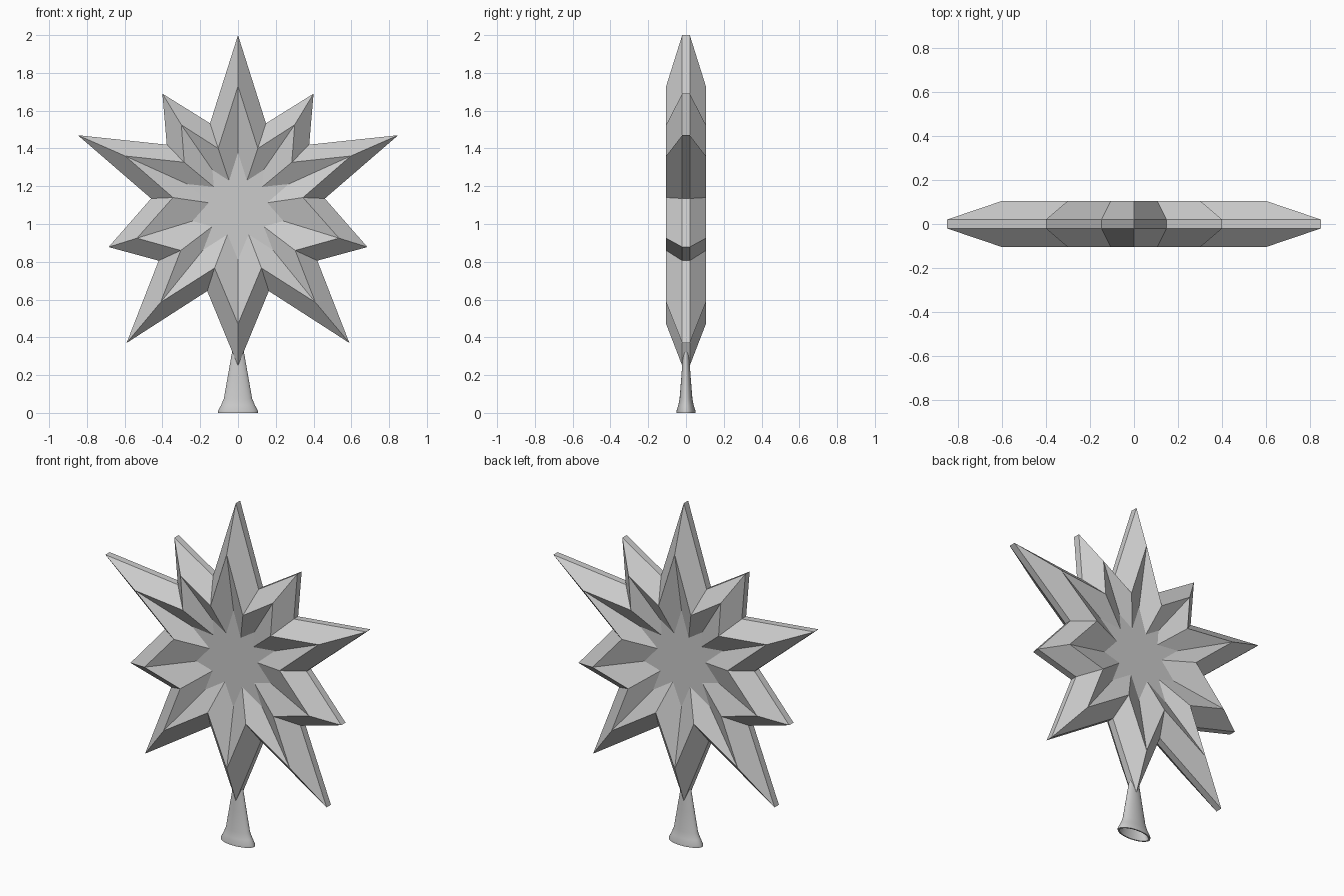
import bpy, bmesh, math

if "Cube" in bpy.data.objects:
    bpy.data.objects.remove(bpy.data.objects["Cube"])

CZ = 1.09  # height of the star centre

# Right half of the star outline and its raised ridge, top to bottom (x, z)
outer = [(0, 2.0), (.148, 1.533), (.4, 1.69), (.377, 1.42), (.848, 1.47), (.46, 1.135),
         (.685, .878), (.42, .806), (.59, .37), (.163, .645), (0, .25)]
ridge = [(0, 1.73), (.105, 1.40), (.3, 1.525), (.285, 1.327), (.597, 1.36), (.344, 1.14),
         (.535, .925), (.303, .86), (.41, .585), (.124, .767), (0, .47)]


def mirrored(half):
    return half + [(-x, z) for x, z in half[-2:0:-1]]


def make_object(name, bm):
    bmesh.ops.recalc_face_normals(bm, faces=bm.faces)
    mesh = bpy.data.meshes.new(name)
    bm.to_mesh(mesh)
    bm.free()
    ob = bpy.data.objects.new(name, mesh)
    bpy.context.collection.objects.link(ob)
    return ob


def bridge(bm, a, b):
    n = len(a)
    for i in range(n):
        j = (i + 1) % n
        bm.faces.new((a[i], a[j], b[j], b[i]))


# Faceted star: rim, ridges and recessed centre on both sides
bm = bmesh.new()
out_pts, ridge_pts = mirrored(outer), mirrored(ridge)
inner_pts = [(x * .45, CZ + (z - CZ) * .45) for x, z in ridge_pts]
rims = []
for side in (-1, 1):
    loops = [[bm.verts.new((x, side * d, z)) for x, z in pts]
             for pts, d in ((out_pts, .02), (ridge_pts, .105), (inner_pts, .042))]
    bridge(bm, loops[0], loops[1])
    bridge(bm, loops[1], loops[2])
    centre = bm.verts.new((0, side * .042, CZ))
    for i, v in enumerate(loops[2]):
        bm.faces.new((v, loops[2][(i + 1) % len(loops[2])], centre))
    rims.append(loops[0])
bridge(bm, rims[0], rims[1])
make_object("star", bm)

# Hollow oval socket: outer wall up, then inner wall back down (x radius, y radius, z)
profile = [(.105, .05, 0), (.105, .05, .012), (.09, .041, .04), (.075, .034, .075),
           (.053, .024, .2), (.03, .015, .33), (.018, .012, .42),
           (.012, .007, .41), (.024, .01, .33), (.045, .018, .2),
           (.065, .027, .075), (.09, .041, .012), (.094, .043, 0)]
SIDES = 32
bm = bmesh.new()
rings = [[bm.verts.new((rx * math.cos(t), ry * math.sin(t), z))
          for t in (2 * math.pi * k / SIDES for k in range(SIDES))] for rx, ry, z in profile]
for i in range(len(rings)):
    bridge(bm, rings[i], rings[(i + 1) % len(rings)])
# Close the top of the outer and inner walls
top = profile.index((.018, .012, .42))
bm.faces.new(rings[top])
bm.faces.new(rings[top + 1])
for f in [f for f in bm.faces if len(f.verts) == 4
          and any(v in rings[top] for v in f.verts) and any(v in rings[top + 1] for v in f.verts)]:
    bm.faces.remove(f)
socket = make_object("socket", bm)
bpy.context.view_layer.objects.active = socket
socket.select_set(True)
bpy.ops.object.shade_smooth_by_angle(angle=math.radians(35))
